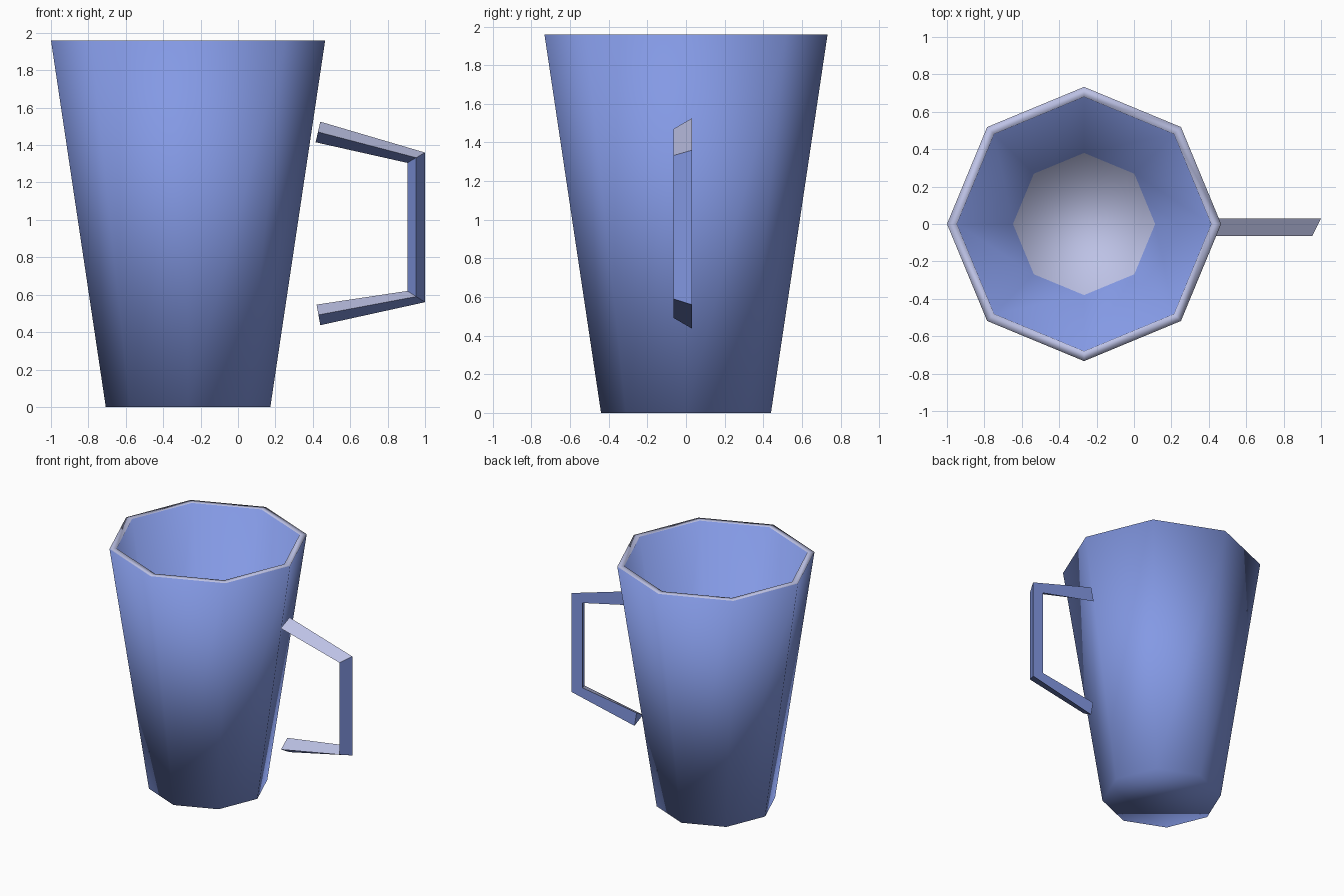
import bpy
import bmesh
from math import cos, sin, tau

default = bpy.data.objects.get("Cube")
if default:
    bpy.data.objects.remove(default, do_unlink=True)


def make_material(name, rgb):
    mat = bpy.data.materials.new(name)
    mat.use_nodes = True
    colour = (*rgb, 1.0)
    mat.diffuse_color = colour
    mat.node_tree.nodes["Principled BSDF"].inputs["Base Color"].default_value = colour
    return mat


MATERIALS = [make_material("blue", (0.23, 0.32, 0.78)),
             make_material("pale_lavender", (0.51, 0.54, 0.79))]


def loft(name, rings, smooth):
    """Skin a row of closed rings, cap both ends, pale on upward faces."""
    bm = bmesh.new()
    loops = [[bm.verts.new(p) for p in ring] for ring in rings]
    for a, b in zip(loops, loops[1:]):
        for i in range(len(a)):
            j = (i + 1) % len(a)
            bm.faces.new((a[i], a[j], b[j], b[i]))
    bm.faces.new(loops[0][::-1])
    bm.faces.new(loops[-1])
    bmesh.ops.recalc_face_normals(bm, faces=bm.faces)
    for face in bm.faces:
        face.smooth = smooth
        face.material_index = 1 if face.normal.z > 0.4 else 0
    mesh = bpy.data.meshes.new(name)
    bm.to_mesh(mesh)
    bm.free()
    for mat in MATERIALS:
        mesh.materials.append(mat)
    obj = bpy.data.objects.new(name, mesh)
    bpy.context.collection.objects.link(obj)
    return obj


# Tapered eight-sided cup: underside, outer wall, rim, inner wall, floor
CUP_X, SIDES = -0.267, 8
profile = [(0.44, 0.0), (0.733, 1.96), (0.68, 1.96), (0.38, 0.06)]
loft("cup_body",
     [[(CUP_X + r * cos(tau * k / SIDES), r * sin(tau * k / SIDES), z)
       for k in range(SIDES)] for r, z in profile],
     smooth=True)

# Handle: triangular bar with a flat back and a ridge along the front
BACK, FRONT = 0.03, -0.065
outer = [(0.44, 1.525), (1.0, 1.36), (1.0, 0.56), (0.44, 0.437)]
inner = [(0.415, 1.415), (0.905, 1.305), (0.905, 0.62), (0.42, 0.547)]
loft("handle",
     [[(ox, BACK, oz), ((ox + ix) / 2, FRONT, (oz + iz) / 2), (ix, BACK, iz)]
      for (ox, oz), (ix, iz) in zip(outer, inner)],
     smooth=False)
